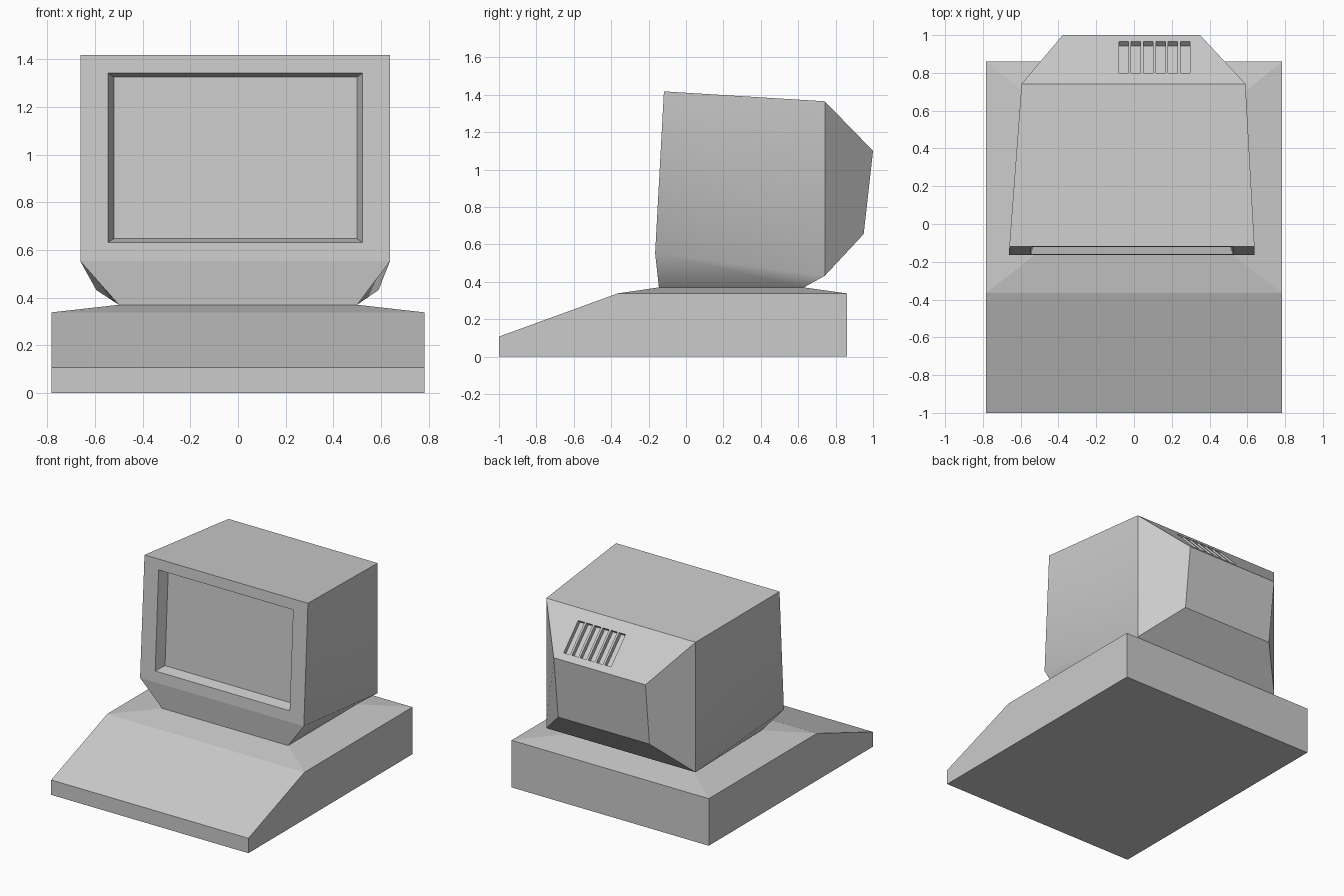
import bpy, bmesh, math
from mathutils import Matrix

if "Cube" in bpy.data.objects:
    bpy.data.objects.remove(bpy.data.objects["Cube"])


def band(rows, caps):
    """Closed band of (y, z, x_left, x_right) rows, with side faces given by row indices."""
    bm = bmesh.new()
    left = [bm.verts.new((xl, y, z)) for y, z, xl, xr in rows]
    right = [bm.verts.new((xr, y, z)) for y, z, xl, xr in rows]
    strips, sides = [], []
    n = len(rows)
    for i in range(n):
        j = (i + 1) % n
        strips.append(bm.faces.new((left[i], left[j], right[j], right[i])))
    for cap in caps:
        sides.append(bm.faces.new([left[i] for i in reversed(cap)]))
        sides.append(bm.faces.new([right[i] for i in cap]))
    bmesh.ops.recalc_face_normals(bm, faces=bm.faces)
    return bm, strips, sides


def finish(bm, name):
    mesh = bpy.data.meshes.new(name)
    bm.to_mesh(mesh)
    bm.free()
    ob = bpy.data.objects.new(name, mesh)
    bpy.context.collection.objects.link(ob)
    return ob


# Wedge-shaped keyboard base with a shallow raised plinth
W, P = 0.783, 0.5
base, _, _ = band([
    (-1.0, 0.0, -W, W), (-1.0, 0.107, -W, W), (-0.365, 0.338, -W, W),
    (-0.145, 0.37, -P, P), (0.63, 0.37, -P, P),
    (0.86, 0.338, -W, W), (0.86, 0.0, -W, W),
], [(0, 1, 2, 5, 6), (2, 3, 4, 5)])
finish(base, "keyboard_base")

# Monitor shell: front, chin, underside, tapered rear, sloped top
TOP, CHIN = (-0.118, 1.418), (-0.165, 0.553)
RIM, REAR = (0.742, 1.365), (1.0, 1.10)
shell, strips, sides = band([
    (*TOP, -0.66, 0.638), (*CHIN, -0.662, 0.638), (-0.145, 0.37, -P, P),
    (0.63, 0.37, -P, P), (0.742, 0.432, -0.595, 0.59),
    (0.95, 0.655, -0.375, 0.35), (*REAR, -0.378, 0.35),
    (*RIM, -0.595, 0.59),
], [(0, 1, 4, 7), (1, 2, 3, 4), (4, 5, 6, 7)])
for f in sides[:4]:
    f.smooth = True

# Recessed screen with tapered surround
screen = strips[0]
tilt = (TOP[0] - CHIN[0]) / (TOP[1] - CHIN[1])
for xl, xr, zl, zh, depth in ((-0.545, 0.523, 0.632, 1.342, 0.0),
                              (-0.52, 0.499, 0.648, 1.325, 0.075)):
    bmesh.ops.inset_individual(shell, faces=[screen], thickness=0.01)
    for v in screen.verts:
        z = zh if v.co.z > 0.98 else zl
        y = CHIN[0] + tilt * (z - CHIN[1]) + depth
        v.co = (xl if v.co.x < 0 else xr, y, z)
monitor = finish(shell, "monitor")

# Six ventilation slots cut into the rear slope
slope = math.atan2(REAR[1] - RIM[1], REAR[0] - RIM[0])
y0, y1 = 0.80, 0.965
yc = (y0 + y1) / 2
zc = RIM[1] + (yc - RIM[0]) * math.tan(slope)
slots = bmesh.new()
for i in range(6):
    place = (Matrix.Translation((-0.055 + i * 0.0652, yc, zc))
             @ Matrix.Rotation(slope, 4, 'X')
             @ Matrix.Diagonal((0.05, (y1 - y0) / math.cos(slope), 0.06, 1)))
    bmesh.ops.create_cube(slots, size=1, matrix=place)
cutter = finish(slots, "vent_cutter")
cutter.hide_render = True
cut = monitor.modifiers.new("vents", 'BOOLEAN')
cut.operation = 'DIFFERENCE'
cut.solver = 'EXACT'
cut.object = cutter
bpy.context.view_layer.objects.active = monitor
bpy.ops.object.modifier_apply(modifier=cut.name)
bpy.data.objects.remove(cutter)
